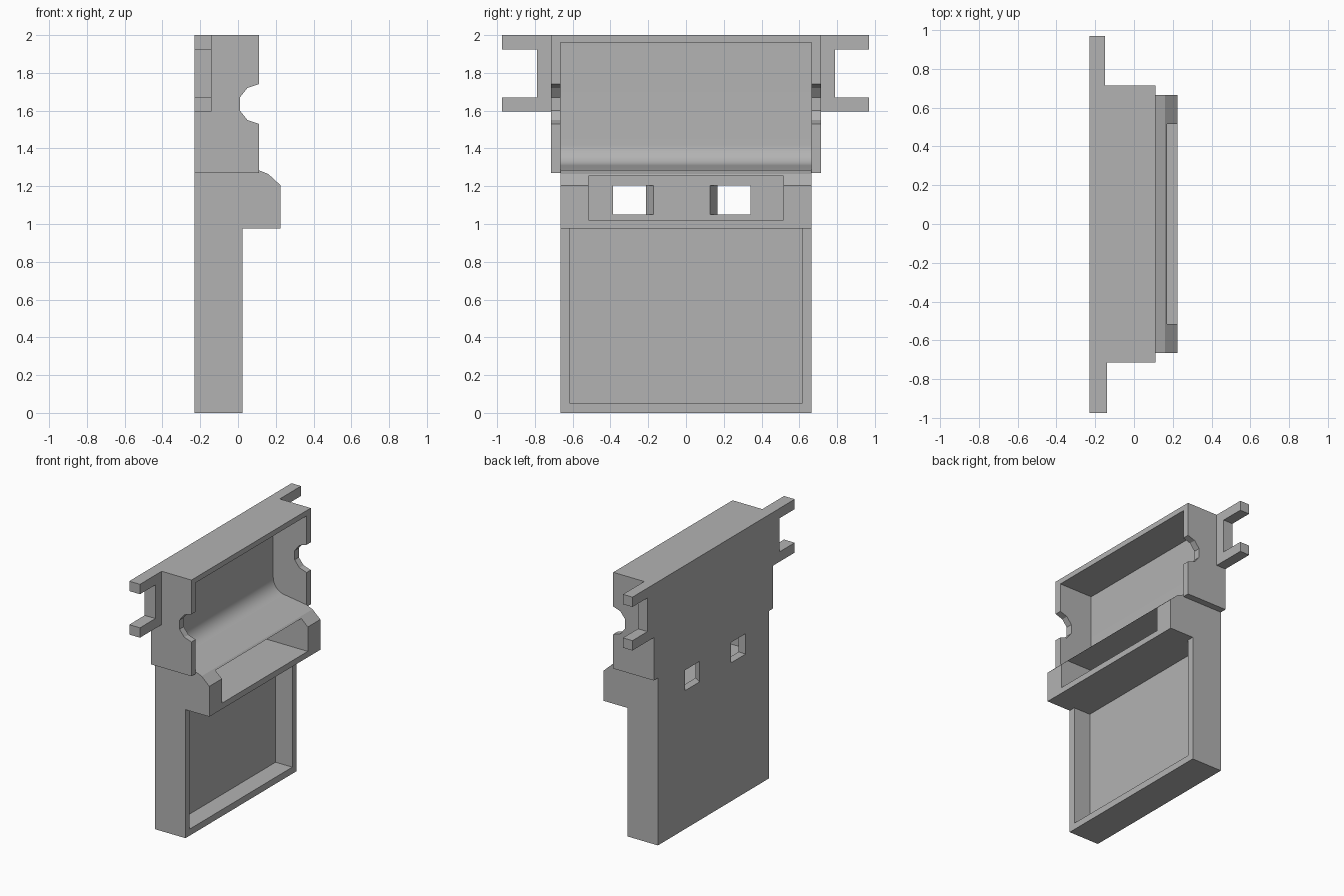
import bpy, bmesh, math
from mathutils import Vector

cube = bpy.data.objects.get("Cube")
if cube:
    bpy.data.objects.remove(cube, do_unlink=True)

grey = bpy.data.materials.new("plain_grey")
grey.use_nodes = True
colour = (0.45, 0.45, 0.45, 1)
grey.diffuse_color = colour
grey.node_tree.nodes["Principled BSDF"].inputs["Base Color"].default_value = colour


def prism(name, points, axis, low, high):
    """Extrude a closed profile along one axis; points hold the other two."""
    def place(p, d):
        co = list(p)
        co.insert(axis, d)
        return Vector(co)
    bm = bmesh.new()
    face = bm.faces.new([bm.verts.new(place(p, low)) for p in points])
    out = bmesh.ops.extrude_face_region(bm, geom=[face])
    shift = place((0, 0), high - low)
    for v in out["geom"]:
        if isinstance(v, bmesh.types.BMVert):
            v.co += shift
    bmesh.ops.recalc_face_normals(bm, faces=bm.faces)
    mesh = bpy.data.meshes.new(name)
    bm.to_mesh(mesh)
    bm.free()
    mesh.materials.append(grey)
    obj = bpy.data.objects.new(name, mesh)
    bpy.context.collection.objects.link(obj)
    return obj


def rect(a0, a1, b0, b1):
    return [(a0, b0), (a1, b0), (a1, b1), (a0, b1)]


def activate(obj):
    bpy.ops.object.select_all(action="DESELECT")
    obj.select_set(True)
    bpy.context.view_layer.objects.active = obj


def cut(obj, cutter):
    activate(obj)
    mod = obj.modifiers.new("cut", "BOOLEAN")
    mod.operation = "DIFFERENCE"
    mod.solver = "EXACT"
    mod.object = cutter
    bpy.ops.object.modifier_apply(modifier=mod.name)
    bpy.data.objects.remove(cutter, do_unlink=True)


BACK, INNER, RIM = -0.23, -0.17, 0.11
HALF, OUTER = 0.665, 0.715

# Body: lower case, projecting ledge, rounded fillet, back and top plate
radius = 0.11
fillet = []
for i in range(11):
    a = math.radians(270 - 9 * i)
    fillet.append((INNER + radius + radius * math.cos(a), 1.42 + radius * math.sin(a)))
profile = [(BACK, 0), (0.025, 0), (0.025, 0.975), (0.225, 0.975), (0.225, 1.205),
           (0.16, 1.265), (RIM, 1.285)] + fillet
profile += [(INNER, 1.96), (RIM, 1.96), (RIM, 2), (BACK, 2)]
body = prism("body", profile, 1, -HALF, HALF)

# Lower tray recess and pocket in the ledge
cut(body, prism("tray_cutter", rect(-0.115, 0.1, 0.05, 0.975), 1, -0.615, 0.615))
cut(body, prism("pocket_cutter", rect(INNER, 0.4, 1.02, 1.255), 1, -0.515, 0.515))

# Two through holes with a slanted inner side
for side in (1, -1):
    hole = [(-0.29, 0.23), (-0.14, 0.13), (-0.14, 0.365), (-0.29, 0.365)]
    hole = [(x, side * y - 0.0225) for x, y in hole]
    cut(body, prism("hole_cutter", hole, 2, 1.05, 1.205))

activate(body)
bpy.ops.object.shade_smooth_by_angle(angle=math.radians(10))

# Notched side walls and the forked brackets on them
wall = [(BACK, 1.27), (RIM, 1.27), (RIM, 1.53), (0.05, 1.55), (0.01, 1.6),
        (0.01, 1.67), (0.05, 1.72), (RIM, 1.74), (RIM, 2), (BACK, 2)]
for side, label, tip, front in ((1, "left", 0.97, -0.15), (-1, "right", 0.975, -0.14)):
    ends = sorted((side * HALF, side * OUTER))
    prism(label + "_side_wall", wall, 1, *ends)
    fork = [(OUTER, 1.595), (tip, 1.595), (tip, 1.67), (0.79, 1.67),
            (0.79, 1.925), (tip, 1.925), (tip, 2), (OUTER, 2)]
    prism(label + "_fork_bracket", [(side * y, z) for y, z in fork], 0, BACK, front)
